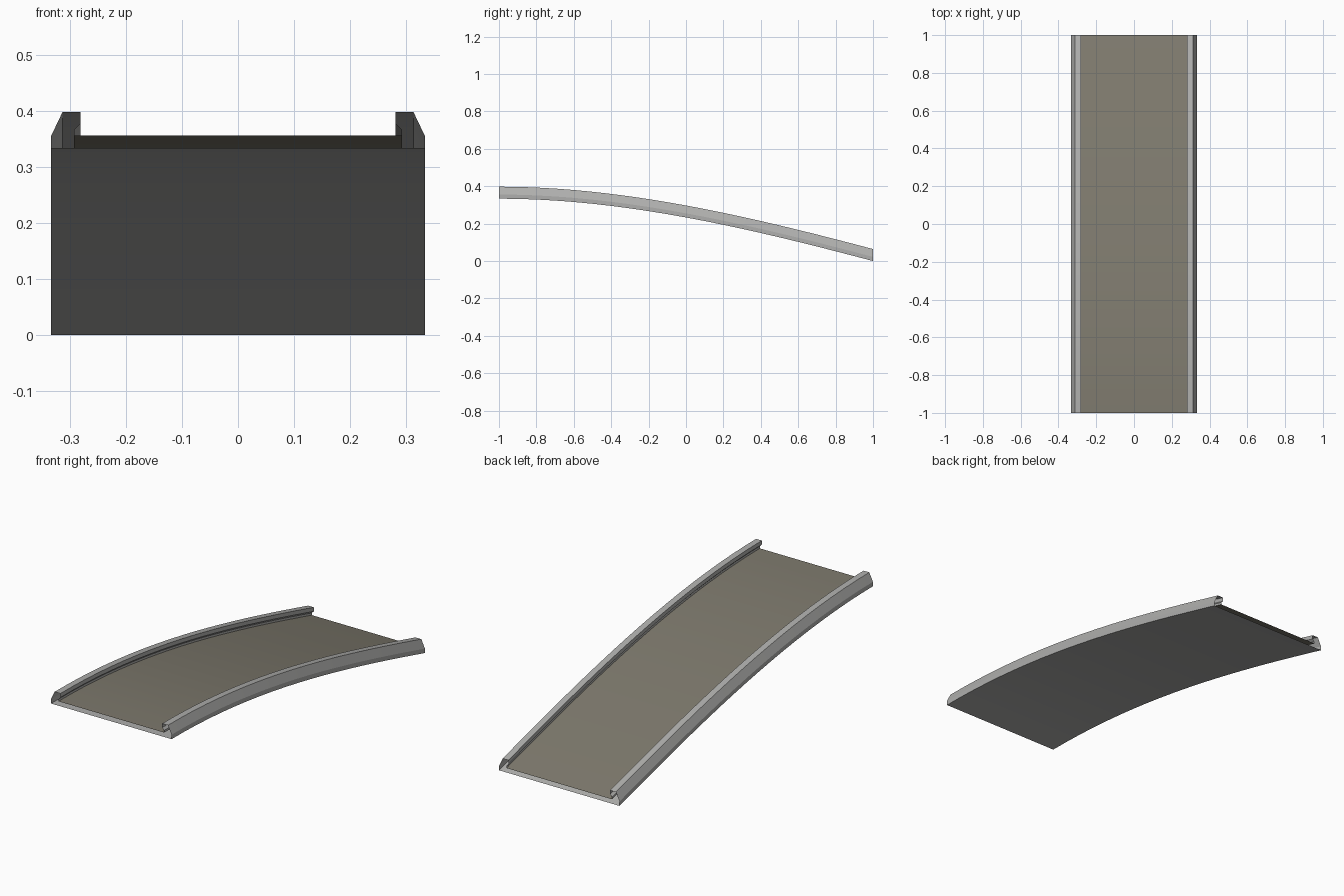
import bpy
import math

if "Cube" in bpy.data.objects:
    bpy.data.objects.remove(bpy.data.objects["Cube"])

STEPS = 20


def material(name, color):
    m = bpy.data.materials.new(name)
    m.diffuse_color = (*color, 1)
    m.use_nodes = True
    m.node_tree.nodes["Principled BSDF"].inputs["Base Color"].default_value = m.diffuse_color
    return m


grey = material("rail grey", (0.43, 0.43, 0.42))
brown = material("deck brown grey", (0.21, 0.195, 0.155))


def slope_height(t):
    """Height of the underside: level at the front, steady descent at the back."""
    h00 = 2 * t**3 - 3 * t**2 + 1
    h11 = t**3 - t**2
    return 0.3335 * h00 - 0.53 * h11


def sweep(name, profile, mat):
    """Sweep an open (x, z) profile along the slope, leaving the ends open."""
    n = len(profile)
    verts = []
    for j in range(STEPS + 1):
        t = j / STEPS
        verts += [(x, -1 + 2 * t, z + slope_height(t)) for x, z in profile]
    faces = []
    for j in range(STEPS):
        for i in range(n - 1):
            a = j * n + i
            faces.append((a, a + n, a + n + 1, a + 1))
    mesh = bpy.data.meshes.new(name)
    mesh.from_pydata(verts, [], faces)
    mesh.materials.append(mat)
    obj = bpy.data.objects.new(name, mesh)
    bpy.context.collection.objects.link(obj)
    bpy.ops.object.select_all(action='DESELECT')
    obj.select_set(True)
    bpy.context.view_layer.objects.active = obj
    bpy.ops.object.shade_smooth_by_angle(angle=math.radians(20))
    return obj


# Side rail outline with undercut lip, from deck edge round to the outer bottom
left = [(-0.292, 0.022), (-0.292, 0.033), (-0.281, 0.044), (-0.281, 0.064),
        (-0.313, 0.064), (-0.333, 0.022), (-0.333, 0.0)]
right = [(-x, z) for x, z in reversed(left)]

# Hollow underside and both rails
sweep("rails_and_underside", left + right, grey)

# Running surface between the rails
sweep("deck", [(0.292, 0.022), (-0.292, 0.022)], brown)
